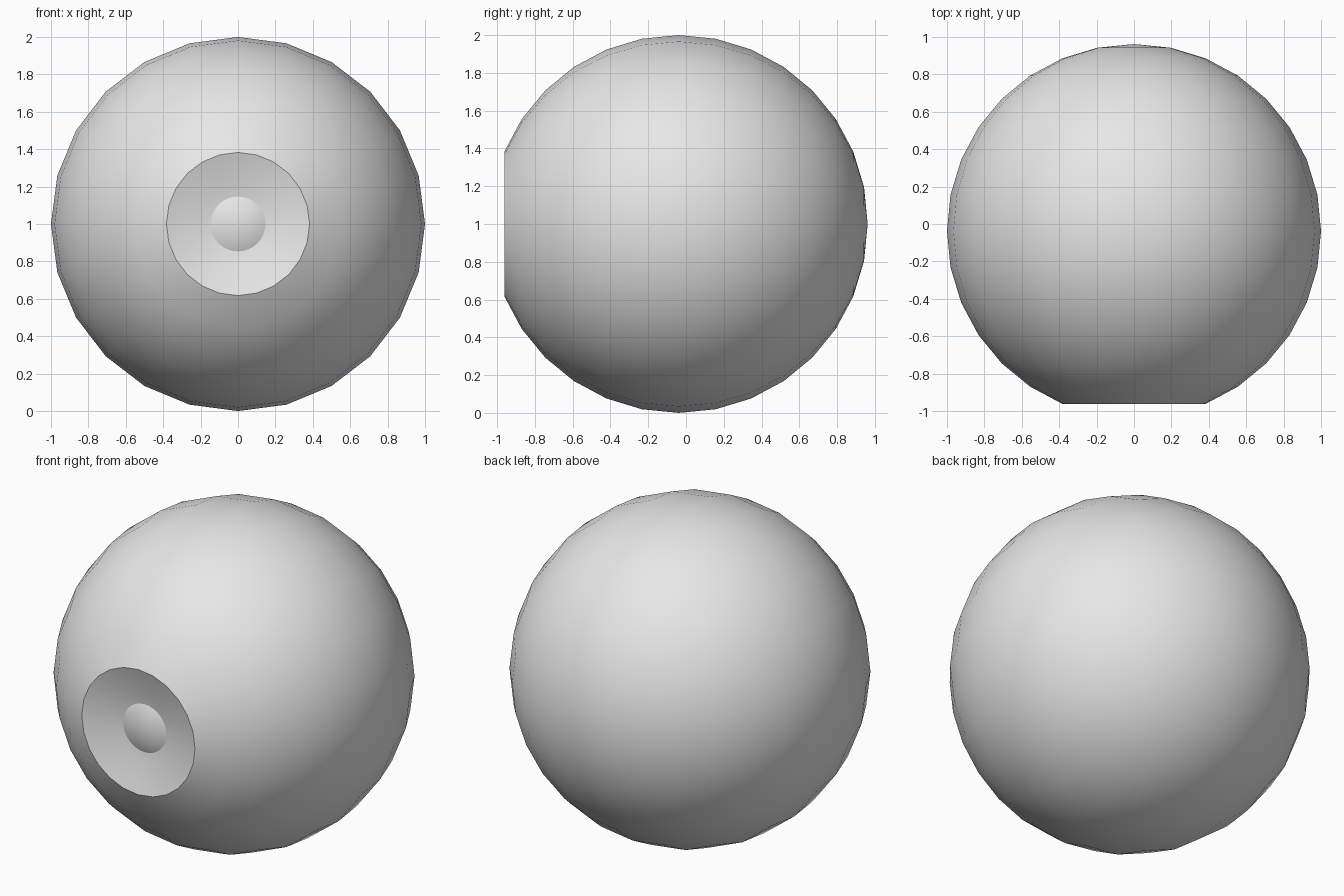
import bpy, bmesh, math
from mathutils import Matrix

cube = bpy.data.objects.get("Cube")
if cube:
    bpy.data.objects.remove(cube, do_unlink=True)

grey = bpy.data.materials.new("light grey")
grey.use_nodes = True
colour = (0.8, 0.8, 0.8, 1)
grey.diffuse_color = colour
grey.node_tree.nodes["Principled BSDF"].inputs["Base Color"].default_value = colour


def sphere(radius, segments, rings):
    """Sphere with its poles on the y axis."""
    bm = bmesh.new()
    bmesh.ops.create_uvsphere(bm, u_segments=segments, v_segments=rings, radius=radius)
    bmesh.ops.rotate(bm, verts=bm.verts, matrix=Matrix.Rotation(math.pi / 2, 3, "X"))
    return bm


def finish(bm, name, location):
    bmesh.ops.recalc_face_normals(bm, faces=bm.faces)
    mesh = bpy.data.meshes.new(name)
    bm.to_mesh(mesh)
    bm.free()
    mesh.materials.append(grey)
    obj = bpy.data.objects.new(name, mesh)
    obj.location = location
    bpy.context.collection.objects.link(obj)
    bpy.ops.object.select_all(action="DESELECT")
    obj.select_set(True)
    bpy.context.view_layer.objects.active = obj
    bpy.ops.object.shade_smooth_by_angle(angle=math.radians(30))
    return obj


# Ball: the front cap is mirrored inward through its rim to form the dish
rim = math.cos(math.radians(22.5))
centre_y = -(1 - rim) / 2
ball = sphere(1, 24, 16)
for v in ball.verts:
    if v.co.y < -rim - 0.001:
        v.co.y = -2 * rim - v.co.y
finish(ball, "ball_with_dish", (0, centre_y, 1))

# Shallow dome rising from the middle of the dish
dome_radius = 0.38
dome = sphere(dome_radius, 32, 36)
hidden = [v for v in dome.verts if v.co.y > -dome_radius * math.cos(math.radians(31))]
bmesh.ops.delete(dome, geom=hidden, context="VERTS")
finish(dome, "dish_dome", (0, -0.55, 1))
